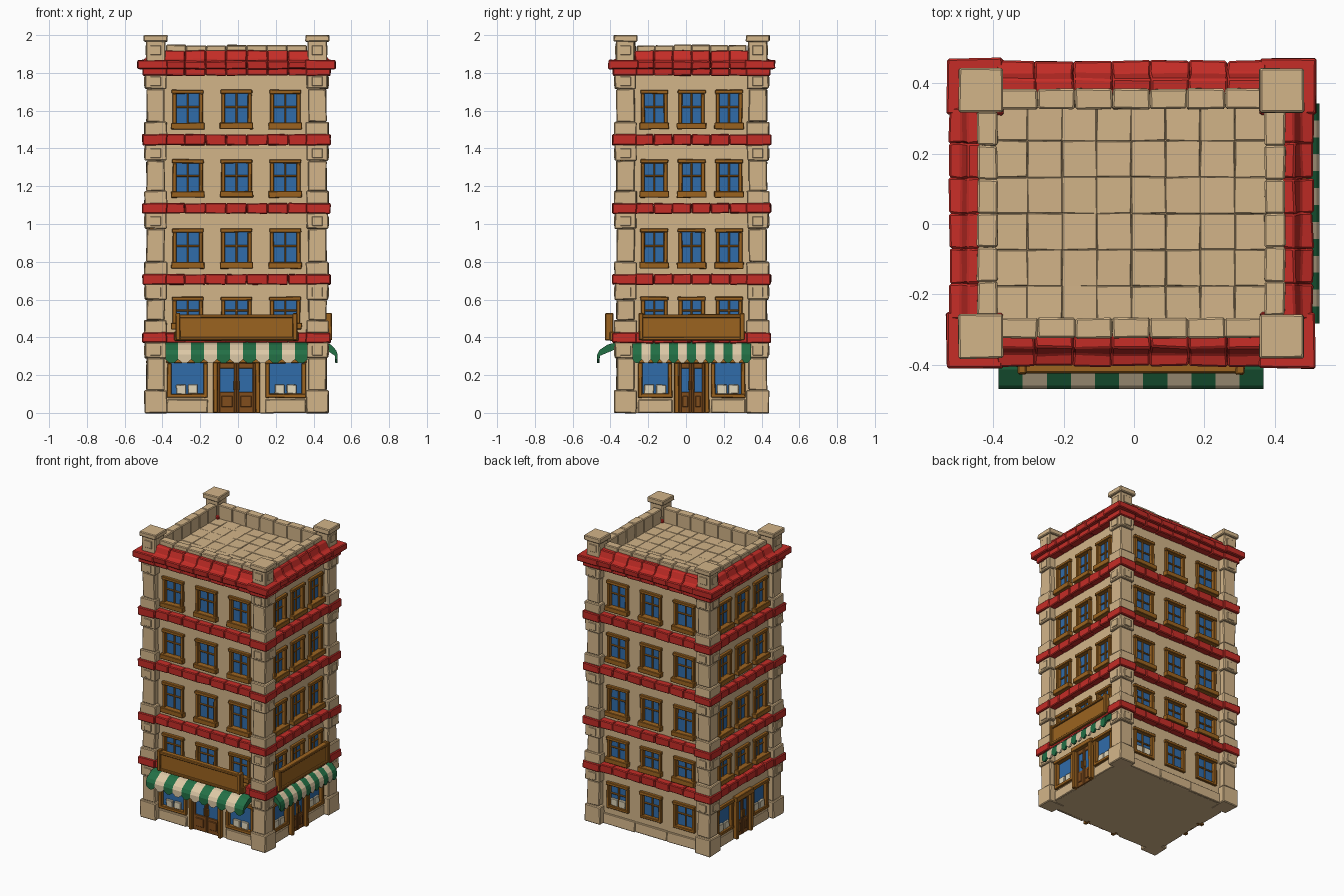
import bpy, bmesh, random
from mathutils import Vector

if "Cube" in bpy.data.objects:
    bpy.data.objects.remove(bpy.data.objects["Cube"])

random.seed(4)
CX, CY, W, D = -0.008, 0.03, 0.443, 0.36      # wall centre and half sizes

def mat(name, *rgb):
    m = bpy.data.materials.new(name)
    m.diffuse_color = (*rgb, 1)
    m.use_nodes = True
    m.node_tree.nodes["Principled BSDF"].inputs["Base Color"].default_value = m.diffuse_color
    return m

TAN = mat("tan_stone", 0.65, 0.46, 0.25)
RED = mat("red_trim", 0.56, 0.026, 0.02)
WOOD = mat("orange_wood", 0.33, 0.125, 0.014)
DARK = mat("dark_wood", 0.22, 0.075, 0.012)
BLUE = mat("blue_glass", 0.03, 0.15, 0.40)
GREEN = mat("awning_green", 0.016, 0.16, 0.06)
CREAM = mat("awning_cream", 0.72, 0.58, 0.38)
GOODS = mat("pale_goods", 0.74, 0.66, 0.48)

parts = {}                                    # name -> (bmesh, material, bevel)

def part(name, material=TAN, bevel=0.0):
    if name not in parts:
        parts[name] = (bmesh.new(), material, bevel)
    return parts[name][0]

# u runs to the right along a wall seen from outside, o is outward from the wall
SIDES = {
    "front": lambda u, o, z: Vector((CX + u, CY - D - o, z)),
    "right": lambda u, o, z: Vector((CX + W + o, CY + u, z)),
    "back": lambda u, o, z: Vector((CX - u, CY + D + o, z)),
    "left": lambda u, o, z: Vector((CX - W - o, CY - u, z)),
}

def prism(bm, side, u0, u1, prof0, prof1=None, jit=0.0):
    f = SIDES[side]
    def ring(u, prof):
        return [bm.verts.new(f(u, o, z) + Vector([random.uniform(-jit, jit) for _ in range(3)]))
                for o, z in prof]
    a, b = ring(u0, prof0), ring(u1, prof1 or prof0)
    n = len(a)
    for i in range(n):
        bm.faces.new((a[i], a[(i + 1) % n], b[(i + 1) % n], b[i]))
    bm.faces.new(a[::-1])
    bm.faces.new(b)

def box(bm, side, u0, u1, o0, o1, z0, z1, jit=0.0):
    prism(bm, side, u0, u1, [(o0, z0), (o1, z0), (o1, z1), (o0, z1)], jit=jit)

def corner(bm, sx, sy, z0, z1, grow=0.0, jit=0.003, ox=0.035, oy=0.04, w=0.1):
    """Block at a building corner, its outer faces ox / oy beyond the walls."""
    side = "front" if sy < 0 else "back"
    s = sx if sy < 0 else -sx
    u = sorted((s * (W + ox + grow), s * (W + ox - w - grow)))
    box(bm, side, u[0], u[1], oy - w - grow, oy + grow, z0, z1, jit)

CORNERS = [(sx, sy) for sx in (-1, 1) for sy in (-1, 1)]
STOREYS = [(0, 0.375), (0.42, 0.685), (0.73, 1.06), (1.105, 1.42), (1.47, 1.80)]
BANDS = [(0.37, 0.425), (0.68, 0.735), (1.056, 1.11), (1.417, 1.475)]

def half(side):
    return W if side in ("front", "back") else D

# Wall core, and the cutter that recesses its openings
box(part("wall_core"), "front", -W, W, -2 * D, 0, 0, 1.842)
cut = part("opening_cutter")

# Corner pillars: foot, shaft, capital, raised panel
pil, pan = part("corner_pillars", TAN, 0.005), part("pillar_panels", TAN, 0.002)
for sx, sy in CORNERS:
    for z0, z1 in STOREYS:
        foot = 0.12 if z0 == 0 else 0.07
        corner(pil, sx, sy, z0, z0 + foot, 0.01)
        corner(pil, sx, sy, z0 + foot, z1 - 0.085, -0.002)
        corner(pil, sx, sy, z1 - 0.085, z1, 0.007)
    corner(pil, sx, sy, 1.80, 1.97, 0.0)
    corner(pil, sx, sy, 1.965, 2.0, 0.013, 0.002)
for side in SIDES:
    cu, po = half(side) - (0.015 if half(side) == W else 0.01), 0.045 if half(side) == W else 0.04
    for z in [s[1] - 0.045 for s in STOREYS] + [1.92]:
        for s in (-1, 1):
            o = po + (0.003 if z < 1.9 else -0.004)
            box(pan, side, s * cu - 0.028, s * cu + 0.028, 0, o + 0.004, z - 0.025, z + 0.025)

# Red floor bands and cornice, laid as uneven blocks
band, corn = part("floor_bands", RED, 0.005), part("roof_cornice", RED, 0.005)
for side in SIDES:
    h = half(side) - 0.06
    n = 7 if h > 0.35 else 6
    for i in range(n):
        u0, u1 = -h + 2 * h * i / n, -h + 2 * h * (i + 1) / n
        for z0, z1 in BANDS:
            box(band, side, u0, u1, -0.02, 0.045, z0, z1, 0.003)
        box(corn, side, u0, u1, -0.02, 0.05, 1.785, 1.825, 0.002)
        prism(corn, side, u0, u1, [(-0.02, 1.82), (0.072, 1.82), (0.075, 1.862), (0.04, 1.872),
                                   (0.022, 1.918), (-0.02, 1.918)], jit=0.003)
for c in CORNERS:
    for z0, z1 in BANDS:
        corner(band, *c, z0, z1, 0.015, 0.003, 0.04, 0.045)
    corner(corn, *c, 1.785, 1.825, 0.015, 0.002, 0.04, 0.042)
    corner(corn, *c, 1.82, 1.867, 0.02, 0.003, 0.062, 0.062, 0.12)

# Parapet blocks and roof tiles
para, tiles = part("parapet", TAN, 0.005), part("roof_tiles", TAN, 0.002)
for side in SIDES:
    h = half(side) - 0.07
    n = 7 if h > 0.35 else 6
    for i in range(n):
        box(para, side, -h + 2 * h * i / n, -h + 2 * h * (i + 1) / n,
            -0.063, -0.005, 1.83, 1.948 + random.uniform(-0.004, 0.002), 0.002)
TX, TY = W - 0.05, D - 0.05
for i in range(8):
    for j in range(6):
        box(tiles, "front", -TX + i * TX / 4, -TX + (i + 1) * TX / 4,
            -0.05 - (j + 1) * TY / 3, -0.05 - j * TY / 3, 1.83, 1.85, 0.002)

# Windows
frame = part("window_frames", WOOD, 0.003)
glass, goods = part("window_glass", BLUE), part("shop_goods", GOODS, 0.003)

def window(side, u, w, z0, z1, t=0.02, sill=True, cross=True):
    a, b = u - w / 2, u + w / 2
    box(cut, side, a + 0.005, b - 0.005, -0.025, 0.05, z0 + 0.005, z1 - 0.005)
    box(glass, side, a + 0.008, b - 0.008, -0.03, -0.010, z0 + 0.008, z1 - 0.008)
    for x0, x1 in ((a, a + t), (b - t, b)):
        box(frame, side, x0, x1, -0.02, 0.016, z0, z1 - t, 0.0015)
    box(frame, side, a - 0.004, b + 0.004, -0.02, 0.02, z1 - t, z1, 0.0015)
    box(frame, side, a, b, -0.02, 0.016, z0, z0 + t, 0.0015)
    if cross:
        box(frame, side, u - 0.005, u + 0.005, -0.015, -0.001, z0 + t, z1 - t)
        zm = (z0 + z1) / 2 + 0.01
        box(frame, side, a + t, b - t, -0.015, -0.002, zm - 0.005, zm + 0.005)
    if sill:
        box(frame, side, a - 0.008, b + 0.008, -0.01, 0.034, z0 - 0.008, z0 + 0.026, 0.002)

def display(side, u, z):
    for k in (-0.033, 0.03):
        box(goods, side, u + k - 0.026, u + k + 0.026, -0.02, 0.004, z, z + 0.05, 0.003)

for side in SIDES:
    step, w = (0.258, 0.16) if half(side) == W else (0.198, 0.14)
    for k in (-1, 0, 1):
        for z0, z1 in ((0.45, 0.615), (0.772, 0.976), (1.148, 1.342), (1.51, 1.71)):
            window(side, k * step, w, z0, z1)
        if side == "back":
            window(side, k * step, 0.165, 0.115, 0.3, sill=False)
    if side == "back":
        display(side, -step, 0.135)

# Shopfronts with a double door on three sides
door, plinth = part("doors", DARK, 0.003), part("wall_plinth", TAN, 0.004)
for side, su, sw, dw in (("front", 0.26, 0.215, 0.1), ("right", 0.193, 0.18, 0.068), ("left", 0.193, 0.18, 0.068)):
    for s in (-1, 1):
        window(side, s * su, sw, 0.08, 0.285, 0.022, False, False)
        display(side, s * su, 0.1)
        box(plinth, side, s * su - sw / 2, s * su + sw / 2, -0.01, 0.012, 0, 0.072, 0.002)
        p = s * (dw + 0.012)
        box(frame, side, p - 0.012, p + 0.012, -0.02, 0.03, 0, 0.285, 0.002)
        c, l = s * dw / 2, dw / 2                       # one door leaf
        box(door, side, c - l, c + l, -0.01, 0.008, 0, 0.11)
        box(door, side, c - l, c + l, -0.01, 0.008, 0.235, 0.265)
        for e in (-1, 1):
            box(door, side, c + e * (l - 0.007) - 0.007, c + e * (l - 0.007) + 0.007, -0.01, 0.01, 0, 0.265)
        box(glass, side, c - l, c + l, -0.01, 0.003, 0.1, 0.24)
        box(door, side, c - l + 0.02, c + l - 0.02, 0, 0.013, 0.03, 0.09)
        box(frame, side, s * 0.012 - 0.004, s * 0.012 + 0.004, 0, 0.02, 0.12, 0.17)
    box(frame, side, -dw - 0.028, dw + 0.028, -0.02, 0.034, 0.262, 0.295, 0.002)
for k in (-1, 0, 1):
    box(plinth, "back", k * 0.25 - 0.125, k * 0.25 + 0.125, -0.01, 0.012, 0, 0.07, 0.003)

# Striped awnings with scalloped edges, and blank sign boards
green, cream = part("awning_green_stripes", GREEN), part("awning_cream_stripes", CREAM)
sign = part("shop_signs", WOOD, 0.004)

def awning_profile(w, zb):
    return [(0.0, 0.383), (0.6 * w, 0.362), (0.92 * w, 0.332), (w, 0.31), (w, zb),
            (w - 0.012, zb), (w - 0.014, 0.302), (0.0, 0.355)]

for side, h, n, w, sh, so in (("front", 0.377, 11, 0.14, 0.31, 0.095), ("right", 0.313, 13, 0.092, 0.268, 0.06)):
    hi, lo = awning_profile(w, 0.283), awning_profile(w, 0.264)
    for i in range(n):
        u0, u1 = -h + 2 * h * i / n, -h + 2 * h * (i + 1) / n
        q, bm = (u1 - u0) / 3, cream if i % 2 else green
        prism(bm, side, u0, u0 + q, hi, lo)
        prism(bm, side, u0 + q, u1 - q, lo)
        prism(bm, side, u1 - q, u1, lo, hi)
    box(sign, side, -sh, sh, so - 0.035, so - 0.012, 0.39, 0.515)
    box(sign, side, -sh - 0.02, sh + 0.02, 0, so - 0.02, 0.38, 0.43, 0.002)
    for z0, z1 in ((0.385, 0.402), (0.503, 0.522)):
        box(sign, side, -sh, sh, so - 0.038, so, z0, z1, 0.0015)
    for s in (-1, 1):
        box(sign, side, s * sh - 0.012, s * sh + 0.012, so - 0.04, so + 0.003, 0.385, 0.528, 0.002)

# Turn every part into an object
objs = {}
for name, (bm, material, bevel) in parts.items():
    bmesh.ops.recalc_face_normals(bm, faces=bm.faces)
    me = bpy.data.meshes.new(name)
    bm.to_mesh(me)
    bm.free()
    me.materials.append(material)
    ob = objs[name] = bpy.data.objects.new(name, me)
    bpy.context.collection.objects.link(ob)
    if bevel:
        m = ob.modifiers.new("worn_edges", "BEVEL")
        m.width, m.segments, m.limit_method = bevel, 1, "ANGLE"
cutter = objs["opening_cutter"]
cutter.hide_render = True
cutter.hide_set(True)
m = objs["wall_core"].modifiers.new("openings", "BOOLEAN")
m.operation, m.solver, m.object = "DIFFERENCE", "EXACT", cutter
